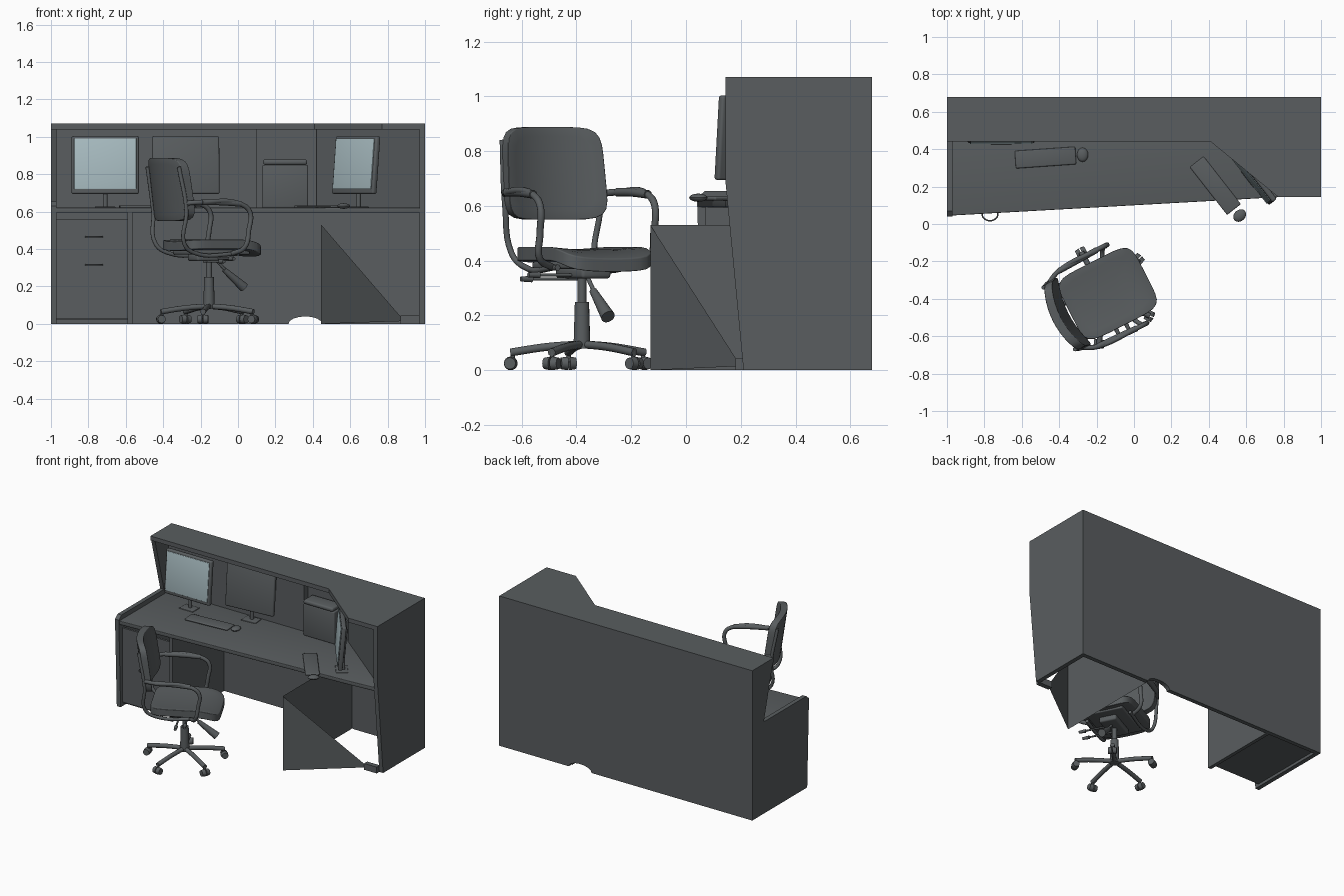
import bpy, bmesh, math
from mathutils import Matrix, Vector

if "Cube" in bpy.data.objects:
    bpy.data.objects.remove(bpy.data.objects["Cube"])


def material(name, rgb):
    m = bpy.data.materials.new(name)
    m.diffuse_color = (*rgb, 1)
    m.use_nodes = True
    m.node_tree.nodes["Principled BSDF"].inputs["Base Color"].default_value = m.diffuse_color
    return m


GREY = material("dark grey", (0.10, 0.11, 0.115))
SCREEN = material("pale blue screen", (0.39, 0.50, 0.53))
ID = Matrix.Identity(4)


def finish(name, bm, M=ID, mat=GREY, bevel=0.0, seg=3):
    bmesh.ops.recalc_face_normals(bm, faces=bm.faces)
    me = bpy.data.meshes.new(name)
    bm.to_mesh(me)
    bm.free()
    me.transform(M)
    me.materials.append(mat)
    ob = bpy.data.objects.new(name, me)
    bpy.context.collection.objects.link(ob)
    bpy.ops.object.select_all(action='DESELECT')
    ob.select_set(True)
    bpy.context.view_layer.objects.active = ob
    if bevel:
        b = ob.modifiers.new("bevel", 'BEVEL')
        b.width, b.segments, b.limit_method = bevel, seg, 'ANGLE'
        bpy.ops.object.modifier_apply(modifier=b.name)
    bpy.ops.object.shade_smooth_by_angle(angle=math.radians(35))
    return ob


def box(name, lo, hi, M=ID, mat=GREY, bevel=0.0, cuts=0, flat=None, bend=None):
    """Box; with cuts it becomes a cushion, rounded in the plane across axis 'flat' and bent."""
    bm = bmesh.new()
    bmesh.ops.create_cube(bm, size=1)
    if cuts:
        bmesh.ops.subdivide_edges(bm, edges=bm.edges[:], cuts=cuts, use_grid_fill=True)
    for v in bm.verts:
        c = v.co
        if flat is not None:
            i, j = [k for k in range(3) if k != flat]
            a, b = abs(c[i]), abs(c[j])
            n = (a ** 6 + b ** 6) ** (1 / 6)
            s = max(a, b) / n if n > 1e-6 else 1
            c[i] *= s
            c[j] *= s
        v.co = Vector([p + (q - p) * (t + .5) for p, q, t in zip(lo, hi, c)])
        if bend:
            v.co = bend(v.co)
    return finish(name, bm, M, mat, bevel)


def sheet(name, *pts):
    bm = bmesh.new()
    bm.faces.new([bm.verts.new(p) for p in pts])
    return finish(name, bm)


def prism(name, pts, axis, a, b, M=ID, bevel=0.0):
    """Extrude a 2D outline along an axis from a to b."""
    def at(p, t):
        q = list(p)
        q.insert("xyz".index(axis), t)
        return q
    bm = bmesh.new()
    f = bm.faces.new([bm.verts.new(at(p, a)) for p in pts])
    ext = bmesh.ops.extrude_face_region(bm, geom=[f])
    d = Vector(at((0, 0), b - a))
    for v in ext["geom"]:
        if isinstance(v, bmesh.types.BMVert):
            v.co += d
    return finish(name, bm, M, bevel=bevel)


def rod(name, p, q, r1, r2, M=ID, sides=16):
    p, q = Vector(p), Vector(q)
    d = q - p
    R = Matrix.Translation((p + q) / 2) @ d.to_track_quat('Z', 'Y').to_matrix().to_4x4()
    bm = bmesh.new()
    bmesh.ops.create_cone(bm, cap_ends=True, segments=sides, radius1=r1, radius2=r2, depth=d.length)
    return finish(name, bm, M @ R)


def tube(name, pts, r, M):
    cu = bpy.data.curves.new(name, 'CURVE')
    cu.dimensions, cu.bevel_depth, cu.bevel_resolution = '3D', r, 3
    cu.use_fill_caps, cu.resolution_u = True, 6
    s = cu.splines.new('BEZIER')
    s.bezier_points.add(len(pts) - 1)
    for bp, p in zip(s.bezier_points, pts):
        bp.co = M @ Vector(p)
        bp.handle_left_type = bp.handle_right_type = 'AUTO'
    cu.materials.append(GREY)
    ob = bpy.data.objects.new(name, cu)
    bpy.context.collection.objects.link(ob)
    bpy.ops.object.select_all(action='DESELECT')
    ob.select_set(True)
    bpy.context.view_layer.objects.active = ob
    bpy.ops.object.convert(target='MESH')
    bpy.ops.object.shade_smooth_by_angle(angle=math.radians(50))


def frame(x, y, z, deg):
    return Matrix.Translation((x, y, z)) @ Matrix.Rotation(math.radians(deg), 4, 'Z')


# ---- desk shell: back wall with cable arch, side panels, counter top
arch = [(0.36 - 0.09 * math.cos(math.pi * i / 8), 0.04 * math.sin(math.pi * i / 8)) for i in range(9)]
prism("back_wall", [(-1, 0)] + arch + [(1, 0), (1, 1.07), (-1, 1.07)], 'y', 0.65, 0.68)
prism("right_side_panel", [(0.21, 0), (0.68, 0), (0.68, 1.07), (0.145, 1.07), (0.145, 0.68)], 'x', 0.97, 1)
prism("left_side_panel", [(0.06, 0), (0.68, 0), (0.68, 1.07), (0.44, 1.07), (0.55, 0.655),
                          (0.07, 0.655), (0.04, 0.63)], 'x', -1, -0.97)
prism("counter_top", [(-1, 0.44), (0.41, 0.44), (0.77, 0.145), (1, 0.145), (1, 0.68), (-1, 0.68)],
      'z', 1.04, 1.07)
prism("worktop", [(-0.98, 0.045), (0.8, 0.145), (0.98, 0.16), (0.98, 0.66), (-0.98, 0.66)],
      'z', 0.595, 0.622, bevel=0.004)
box("inner_wall", (-0.97, 0.6, 0.62), (0.10, 0.65, 1.04))
prism("corner_wall", [(0.42, 0.64), (0.97, 0.2), (0.97, 0.24), (0.45, 0.65)], 'z', 0.62, 1.04)

# ---- drawer cabinet
box("cabinet_side", (-0.59, 0.07, 0), (-0.565, 0.65, 0.595))
box("cabinet_base", (-0.97, 0.09, 0.02), (-0.59, 0.65, 0.045))
box("drawer_front", (-0.97, 0.08, 0.03), (-0.59, 0.095, 0.56))
for z in (0.315, 0.465):
    tube("drawer_handle", [(-0.815, 0.085, z), (-0.80, 0.028, z), (-0.74, 0.028, z), (-0.725, 0.085, z)],
         0.004, ID)

# ---- open return under the right corner: thin side sheet and slanted triangular front
A, B = (0.445, -0.13, 0.53), (0.445, -0.13, 0)
sheet("return_side", A, B, (0.445, 0.65, 0), (0.445, 0.65, 0.53))
sheet("return_front", A, B, (0.89, 0.2, 0.015))
box("panel_foot", (0.87, 0.18, 0), (0.97, 0.215, 0.045))


# ---- monitors, keyboards, mice, printer
def monitor(M, lit):
    T = M @ Matrix.Translation((0, 0, 0.235)) @ Matrix.Rotation(math.radians(-5), 4, 'X')
    box("monitor_body", (-0.18, 0, -0.155), (0.18, 0.03, 0.155), T, bevel=0.01)
    box("monitor_rear", (-0.1, 0.03, -0.1), (0.1, 0.045, 0.1), T, bevel=0.01)
    if lit:
        box("monitor_screen", (-0.166, -0.006, -0.13), (0.166, -0.001, 0.142), T, SCREEN,
            bevel=0.002)
    rod("monitor_stem", (0, 0.03, 0.01), (0, 0.03, 0.16), 0.013, 0.013, M)
    box("monitor_foot", (-0.055, -0.02, 0), (0.055, 0.06, 0.012), M, bevel=0.004)


def keyboard(M):
    box("keyboard", (-0.162, -0.047, 0), (0.162, 0.047, 0.014), M, bevel=0.008)


def mouse(x, y, deg):
    bm = bmesh.new()
    bmesh.ops.create_uvsphere(bm, u_segments=16, v_segments=8, radius=1)
    finish("mouse", bm, frame(x, y, 0.63, deg) @ Matrix.Diagonal((0.03, 0.038, 0.015, 1)))


monitor(frame(-0.71, 0.445, 0.615, 0), True)
monitor(frame(-0.278, 0.53, 0.615, 5), False)
monitor(frame(0.62, 0.25, 0.615, -52), True)
keyboard(frame(-0.473, 0.355, 0.62, 4))
mouse(-0.275, 0.37, 0)
keyboard(frame(0.435, 0.205, 0.62, -52))
mouse(0.565, 0.045, -50)
box("printer_body", (0.13, 0.55, 0.62), (0.375, 0.645, 0.85), bevel=0.008)
box("printer_lid", (0.135, 0.54, 0.85), (0.37, 0.645, 0.88), bevel=0.012)

# ---- office chair, local x = forward
CH = frame(-0.155, -0.38, 0, 27)


def seat_bend(c):
    return Vector((c.x, c.y, c.z - 0.03 * max(0, (c.x - 0.1) / 0.14) ** 2 + 0.3 * c.y ** 2))


def back_bend(c):
    t = c.z - 0.55
    return Vector((c.x + c.y ** 2 - 0.14 * t, c.y * (1 - 0.18 * t), c.z))


box("seat", (-0.21, -0.19, 0.39), (0.245, 0.19, 0.44), CH, bevel=0.018, cuts=9, flat=2, bend=seat_bend)
box("seat_pan", (-0.15, -0.13, 0.37), (0.18, 0.13, 0.395), CH, bevel=0.008)
box("backrest", (-0.265, -0.205, 0.55), (-0.218, 0.205, 0.888), CH, bevel=0.018, cuts=9, flat=0,
    bend=back_bend)
for s in (-1, 1):
    tube("back_frame", [(0.1, 0.15 * s, 0.375), (-0.17, 0.155 * s, 0.38), (-0.235, 0.17 * s, 0.43),
                        (-0.235, 0.195 * s, 0.6), (-0.275, 0.185 * s, 0.84)], 0.011, CH)
    tube("armrest", [(-0.235, 0.195 * s, 0.645), (-0.17, 0.225 * s, 0.65), (0.07, 0.235 * s, 0.64),
                     (0.125, 0.235 * s, 0.60), (0.12, 0.233 * s, 0.5), (0.1, 0.225 * s, 0.41),
                     (0.06, 0.15 * s, 0.375)], 0.013, CH)
    tube("arm_pad", [(-0.16, 0.227 * s, 0.65), (-0.04, 0.231 * s, 0.649), (0.07, 0.235 * s, 0.642)], 0.016, CH)

# column, tilt mechanism and levers
rod("column_lower", (0, 0, 0.08), (0, 0, 0.25), 0.031, 0.026, CH)
rod("column_upper", (0, 0, 0.25), (0, 0, 0.36), 0.016, 0.016, CH)
box("mechanism", (-0.1, -0.06, 0.335), (0.12, 0.06, 0.375), CH, bevel=0.012)
rod("tilt_lever", (0.05, 0, 0.335), (0.12, 0, 0.265), 0.008, 0.008, CH)
rod("tilt_grip", (0.09, 0, 0.29), (0.21, 0, 0.195), 0.014, 0.026, CH)
for x, z in ((0.03, 0.348), (-0.03, 0.333)):
    rod("side_lever", (x, 0, z), (x, -0.2, z), 0.006, 0.006, CH)
    rod("side_knob", (x, -0.19, z), (x, -0.235, z), 0.012, 0.009, CH)

# five-legged base with casters
for i in range(5):
    L = frame(-0.155, -0.38, 0, -97 + 72 * i)
    tube("base_leg", [(0, 0, 0.095), (0.13, 0, 0.085), (0.262, 0, 0.065)], 0.015, L)
    rod("caster_stem", (0.255, 0, 0.03), (0.255, 0, 0.07), 0.008, 0.008, L)
    for s in (-1, 1):
        rod("caster_wheel", (0.262, 0.003 * s, 0.025), (0.262, 0.028 * s, 0.025), 0.025, 0.021, L)
